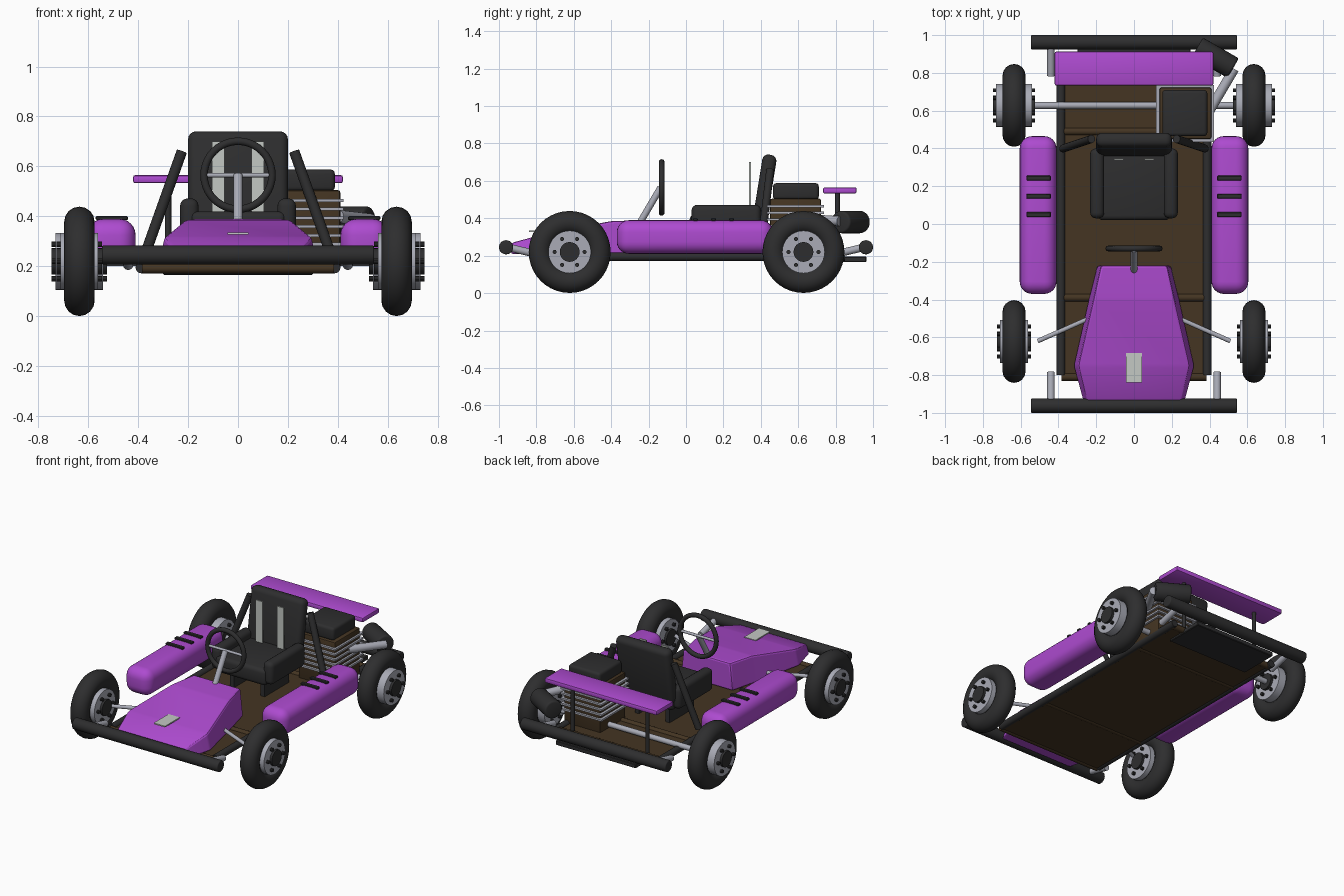
import bpy, bmesh
from math import pi, cos, sin, radians
from mathutils import Vector, Matrix

cube = bpy.data.objects.get("Cube")
if cube:
    bpy.data.objects.remove(cube, do_unlink=True)


def material(name, rgb):
    m = bpy.data.materials.new(name)
    m.use_nodes = True
    m.diffuse_color = (*rgb, 1)
    bsdf = next(n for n in m.node_tree.nodes if n.type == 'BSDF_PRINCIPLED')
    bsdf.inputs["Base Color"].default_value = (*rgb, 1)
    return m


PURPLE = material("purple paint", (0.42, 0.07, 0.63))
BLACK = material("black rubber", (0.027, 0.027, 0.028))
SILVER = material("silver metal", (0.40, 0.41, 0.47))
BROWN = material("brown metal", (0.058, 0.035, 0.016))
PALE = material("pale plate", (0.55, 0.58, 0.55))
SIDES = (("left", 1), ("right", -1))


def finish(bm, name, mat, angle=35):
    bmesh.ops.recalc_face_normals(bm, faces=bm.faces)
    me = bpy.data.meshes.new(name)
    bm.to_mesh(me)
    bm.free()
    me.materials.append(mat)
    me.shade_smooth()
    me.set_sharp_from_angle(angle=radians(angle))
    ob = bpy.data.objects.new(name, me)
    bpy.context.collection.objects.link(ob)
    return ob


def round_edges(bm, width, segments):
    if width:
        bmesh.ops.bevel(bm, geom=bm.edges[:], offset=width, segments=segments,
                        profile=0.5, affect='EDGES', clamp_overlap=True)


def box(name, mat, x, y, z, bevel=0.0, segments=3, tilt=0.0):
    """Box given by its (min, max) on each axis, tilted about its centre."""
    bm = bmesh.new()
    bmesh.ops.create_cube(bm, size=1)
    bmesh.ops.scale(bm, verts=bm.verts, vec=[b - a for a, b in (x, y, z)])
    round_edges(bm, bevel, segments)
    centre = Vector([(a + b) / 2 for a, b in (x, y, z)])
    bmesh.ops.transform(bm, verts=bm.verts,
                        matrix=Matrix.Translation(centre) @ Matrix.Rotation(tilt, 4, 'X'))
    return finish(bm, name, mat)


def add_rod(bm, a, b, r, n=20):
    a, b = Vector(a), Vector(b)
    turn = (b - a).to_track_quat('Z', 'Y').to_matrix().to_4x4()
    bmesh.ops.create_cone(bm, cap_ends=True, segments=n, radius1=r, radius2=r,
                          depth=(b - a).length, matrix=Matrix.Translation((a + b) / 2) @ turn)


def rod(name, mat, a, b, r, n=20, bevel=0.0):
    bm = bmesh.new()
    add_rod(bm, a, b, r, n)
    if bevel:
        rims = [e for e in bm.edges if any(len(f.verts) > 4 for f in e.link_faces)]
        bmesh.ops.bevel(bm, geom=rims, offset=bevel, segments=3, profile=0.5, affect='EDGES')
    return finish(bm, name, mat)


def ring(name, mat, centre, axis, major, minor, n=40, m=16):
    """Torus spun from a circle, around the x or y axis."""
    bm = bmesh.new()
    across = Vector((1, 0, 0)) if axis == 'X' else Vector((0, 1, 0))
    up = Vector((0, 0, 1))
    loop = [bm.verts.new(up * (major + minor * cos(t)) + across * minor * sin(t))
            for t in (2 * pi * i / m for i in range(m))]
    edges = [bm.edges.new((loop[i], loop[(i + 1) % m])) for i in range(m)]
    bmesh.ops.spin(bm, geom=loop + edges, cent=(0, 0, 0), axis=across,
                   angle=2 * pi, steps=n)
    bmesh.ops.remove_doubles(bm, verts=bm.verts, dist=1e-4)
    bmesh.ops.translate(bm, verts=bm.verts, vec=centre)
    return finish(bm, name, mat, 60)


# Wheels: tyre, rim drum, hub cap and bolts
def wheel(name, side, y, half):
    cx, cz = side * 0.635, 0.22
    ring(name + "_tyre", BLACK, (cx, y, cz), 'X', 0.158, 0.061)
    rod(name + "_rim", SILVER, (cx - half, y, cz), (cx + half, y, cz), 0.114, 32)
    reach = half + 0.016
    bm = bmesh.new()
    add_rod(bm, (cx - reach, y, cz), (cx + reach, y, cz), 0.053, 24)
    for i in range(6):
        by, bz = y + 0.08 * cos(i * pi / 3), cz + 0.08 * sin(i * pi / 3)
        add_rod(bm, (cx - reach, by, bz), (cx + reach, by, bz), 0.011, 10)
    finish(bm, name + "_hub_and_bolts", BLACK)


for label, s in SIDES:
    wheel("front_" + label, s, -0.622, 0.075)
    wheel("rear_" + label, s, 0.628, 0.095)
rod("rear_axle", SILVER, (-0.56, 0.628, 0.22), (0.56, 0.628, 0.22), 0.018)

# Chassis
box("floor_pan", BROWN, (-0.385, 0.385), (-0.8, 0.82), (0.178, 0.198))
for name, y in (("front", -0.81), ("middle", -0.39), ("rear", 0.49), ("tail", 0.82)):
    rod(name + "_cross_tube", BROWN, (-0.385, y, 0.192), (0.385, y, 0.192), 0.02)
box("rear_diffuser", BLACK, (-0.3, 0.3), (0.7, 0.965), (0.165, 0.195), 0.004, 1)
for name, s in (("front", -1), ("rear", 1)):
    rod(name + "_bumper", BLACK, (-0.545, s * 0.962, 0.245), (0.545, s * 0.962, 0.245),
        0.038, 24, 0.006)
    for label, side in SIDES:
        rod(f"{name}_{label}_bumper_bracket", SILVER, (side * 0.44, s * 0.785, 0.205),
            (side * 0.44, s * 0.94, 0.242), 0.02)

for label, s in SIDES:
    rod(label + "_rail", BLACK, (s * 0.387, -0.8, 0.195), (s * 0.387, 0.85, 0.195), 0.023)
    rod(label + "_tie_rod", SILVER, (s * 0.25, -0.505, 0.24), (s * 0.51, -0.62, 0.24), 0.012)
    # Side pods with dark slats
    box(label + "_side_pod", PURPLE, sorted((s * 0.41, s * 0.605)), (-0.37, 0.465),
        (0.21, 0.39), 0.065, 6)
    for i, y in enumerate((0.05, 0.147, 0.243)):
        box(f"{label}_pod_slat_{i + 1}", BLACK, sorted((s * 0.44, s * 0.57)),
            (y - 0.013, y + 0.013), (0.385, 0.401), 0.004, 1)
    # Seat struts and spoiler posts
    rod(label + "_seat_strut", BLACK, (s * 0.375, 0.40, 0.24), (s * 0.225, 0.45, 0.66), 0.021)
    rod(label + "_spoiler_post", BLACK, (s * 0.28, 0.81, 0.19), (s * 0.28, 0.81, 0.545), 0.013)
box("rear_spoiler", PURPLE, (-0.42, 0.42), (0.733, 0.912), (0.533, 0.565), 0.008, 2)

# Nose cowl: lofted sections of (y, top half width, base half width, top z)
bm = bmesh.new()
sections = []
for y, top, base, z in ((-0.935, 0.25, 0.272, 0.268), (-0.75, 0.295, 0.32, 0.318),
                        (-0.40, 0.215, 0.24, 0.385), (-0.22, 0.175, 0.195, 0.39)):
    sections.append([bm.verts.new(p) for p in
                     ((-base, y, 0.208), (base, y, 0.208), (top, y, z), (-top, y, z))])
for a, b in zip(sections, sections[1:]):
    for i in range(4):
        bm.faces.new((a[i], a[(i + 1) % 4], b[(i + 1) % 4], b[i]))
bm.faces.new(sections[0])
bm.faces.new(sections[-1])
round_edges(bm, 0.012, 2)
finish(bm, "nose_cowl", PURPLE, 20)
box("nose_plate", PALE, (-0.042, 0.042), (-0.84, -0.682), (0.327, 0.335))

# Steering
ring("steering_wheel", BLACK, (0, -0.13, 0.565), 'Y', 0.136, 0.015, 40, 12)
rod("steering_column", SILVER, (0, -0.25, 0.37), (0, -0.135, 0.565), 0.018)
rod("steering_spoke", SILVER, (-0.13, -0.13, 0.565), (0.13, -0.13, 0.565), 0.009, 12)

# Seat
box("seat_cushion", BLACK, (-0.19, 0.19), (0.02, 0.42), (0.31, 0.42), 0.025)
box("seat_back", BLACK, (-0.2, 0.2), (0.382, 0.458), (0.36, 0.742), 0.032, 4, -0.16)
for label, s in SIDES:
    box(label + "_seat_bolster", BLACK, sorted((s * 0.158, s * 0.232)), (0.03, 0.40),
        (0.32, 0.472), 0.03, 4)
    box(label + "_seat_stripe", PALE, sorted((s * 0.055, s * 0.105)), (0.338, 0.347),
        (0.41, 0.70))
    box(label + "_seat_mount", BLACK, sorted((s * 0.10, s * 0.13)), (0.10, 0.36),
        (0.19, 0.32))

# Engine with cooling fins, on the left behind the seat
box("engine_block", BROWN, (0.135, 0.41), (0.45, 0.722), (0.19, 0.505), 0.01, 2)
for i in range(6):
    z = 0.464 - 0.035 * i
    box(f"engine_fin_{i + 1}", SILVER, (0.117, 0.423), (0.434, 0.737), (z - 0.006, z + 0.006))
box("engine_head", BLACK, (0.15, 0.388), (0.465, 0.71), (0.5, 0.588), 0.018)

# Exhaust
rod("exhaust_pipe", SILVER, (0.40, 0.60, 0.40), (0.53, 0.82, 0.385), 0.026)
rod("muffler", BLACK, (0.335, 0.935, 0.38), (0.525, 0.825, 0.38), 0.06, 24, 0.012)
